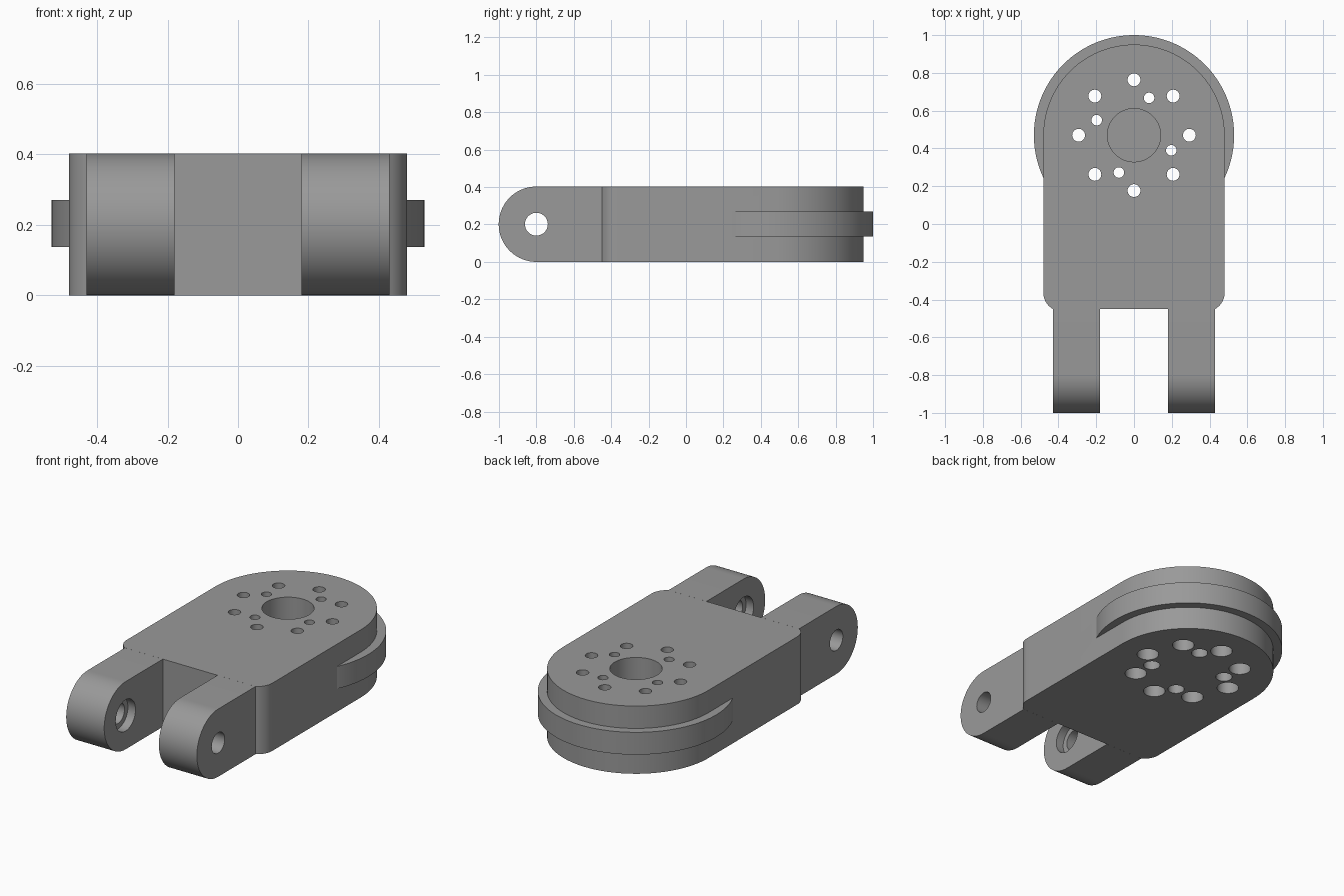
import bpy, bmesh, math
from mathutils import Matrix

if "Cube" in bpy.data.objects:
    bpy.data.objects.remove(bpy.data.objects["Cube"])

H = 0.403                      # overall thickness
CY = 0.47                      # centre of the round end
LUG_Y = -0.80                  # pivot axis of the fork

grey = bpy.data.materials.new("plain grey")
grey.diffuse_color = (0.32, 0.32, 0.32, 1)
grey.use_nodes = True
grey.node_tree.nodes["Principled BSDF"].inputs["Base Color"].default_value = grey.diffuse_color


def arc(cx, cy, r, a0, a1, n):
    return [(cx + r * math.cos(math.radians(a0 + (a1 - a0) * i / n)),
             cy + r * math.sin(math.radians(a0 + (a1 - a0) * i / n))) for i in range(n + 1)]


def finish(name, bm):
    bmesh.ops.recalc_face_normals(bm, faces=bm.faces[:])
    me = bpy.data.meshes.new(name)
    bm.to_mesh(me)
    bm.free()
    me.materials.append(grey)
    ob = bpy.data.objects.new(name, me)
    bpy.context.collection.objects.link(ob)
    return ob


def prism(name, outline, place, depth):
    """Extrude a closed 2D outline; place maps (u, v) to 3D."""
    bm = bmesh.new()
    face = bm.faces.new([bm.verts.new(place(u, v)) for u, v in outline])
    new = bmesh.ops.extrude_face_region(bm, geom=[face])["geom"]
    bmesh.ops.translate(bm, vec=depth, verts=[g for g in new if isinstance(g, bmesh.types.BMVert)])
    return finish(name, bm)


def add_pin(bm, profile, matrix, n=32):
    """Closed stepped pin from (radius, height) pairs."""
    rings = [[bm.verts.new(matrix @ Matrix.Translation((x, y, z)).translation)
              for x, y in arc(0, 0, r, 0, 360 * (n - 1) / n, n - 1)] for r, z in profile]
    for a, b in zip(rings, rings[1:]):
        for i in range(n):
            j = (i + 1) % n
            bm.faces.new((a[i], a[j], b[j], b[i]))
    bm.faces.new(rings[0][::-1])
    bm.faces.new(rings[-1])


def combine(ob, other, operation):
    mod = ob.modifiers.new(operation.lower(), 'BOOLEAN')
    mod.object, mod.operation, mod.solver = other, operation, 'EXACT'
    bpy.context.view_layer.objects.active = ob
    bpy.ops.object.modifier_apply(modifier=mod.name)
    bpy.data.objects.remove(other)


def smooth(ob):
    bpy.ops.object.select_all(action='DESELECT')
    ob.select_set(True)
    bpy.context.view_layer.objects.active = ob
    bpy.ops.object.shade_smooth_by_angle(angle=math.radians(25))


# Main plate: round back end, rounded shoulders at the front
right = arc(0.38, -0.363, 0.10, -60, 0, 10)
left = [(-x, y) for x, y in reversed(right)]
outline = right + arc(0, CY, 0.48, 0, 180, 48) + left
body = prism("body", outline, lambda u, v: (u, v, 0), (0, 0, H))

# Rim around the round end
rim = prism("rim", arc(0, CY, 0.53, 0, 357.5, 143), lambda u, v: (u, v, 0.137), (0, 0, 0.133))
combine(body, rim, 'UNION')

# Bolt circle with counterbores underneath, and blind centre bore from above
bm = bmesh.new()
for count, dist, start, r, wide in ((8, 0.293, 0, 0.034, 0.061), (4, 0.213, 68, 0.028, 0.046)):
    for i in range(count):
        a = math.radians(start + 360 * i / count)
        at = Matrix.Translation((dist * math.cos(a), CY + dist * math.sin(a), 0))
        add_pin(bm, [(wide, -0.1), (wide, 0.2), (r, 0.2), (r, H + 0.1)], at)
add_pin(bm, [(0.141, 0.12), (0.141, H + 0.1)], Matrix.Translation((0, CY, 0)), 64)
combine(body, finish("bolt_cutter", bm), 'DIFFERENCE')
smooth(body)

# Fork lugs with pivot holes, recessed on the inner faces
R = H / 2
side = [(-0.45, 0), (-0.45, H)] + arc(LUG_Y, R, R, 90, 270, 40)
for sign, name in ((1, "right_lug"), (-1, "left_lug")):
    lug = prism(name, side, lambda u, v: (sign * 0.18, u, v), (sign * 0.25, 0, 0))
    bm = bmesh.new()
    turn = Matrix.Translation((0, LUG_Y, R)) @ Matrix.Rotation(sign * math.pi / 2, 4, 'Y')
    add_pin(bm, [(0.093, 0.1), (0.093, 0.23), (0.061, 0.23), (0.061, 0.5)], turn, 48)
    combine(lug, finish("pivot_cutter", bm), 'DIFFERENCE')
    smooth(lug)
